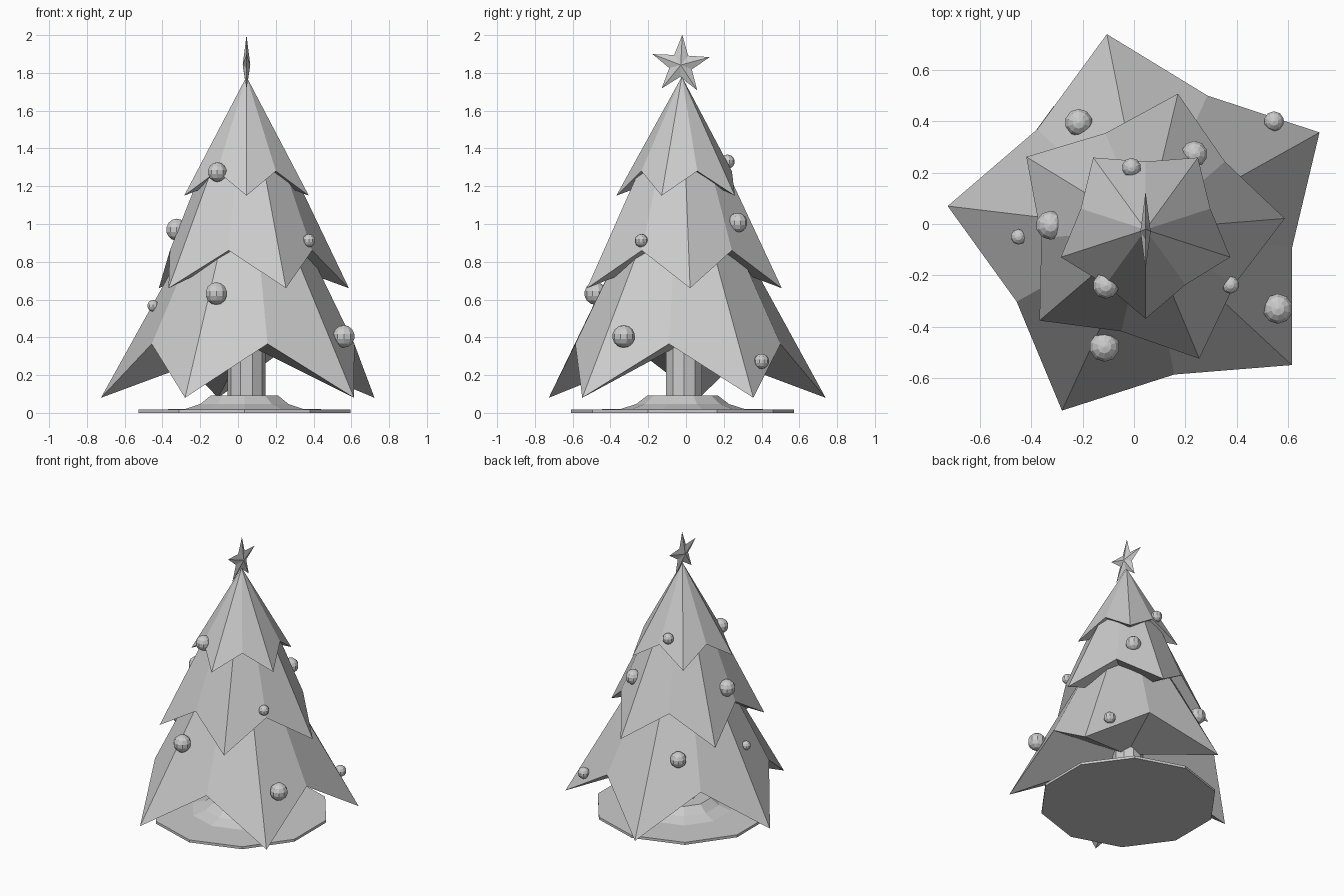
import bpy, bmesh, math
from mathutils import Vector

if "Cube" in bpy.data.objects:
    bpy.data.objects.remove(bpy.data.objects["Cube"])

CX, CY = 0.045, -0.022   # tree axis

grey = bpy.data.materials.new("light_grey")
grey.diffuse_color = (0.6, 0.6, 0.6, 1)
grey.use_nodes = True
grey.node_tree.nodes["Principled BSDF"].inputs["Base Color"].default_value = grey.diffuse_color


def finish(name, bm):
    bmesh.ops.recalc_face_normals(bm, faces=bm.faces)
    me = bpy.data.meshes.new(name)
    bm.to_mesh(me)
    bm.free()
    me.materials.append(grey)
    ob = bpy.data.objects.new(name, me)
    bpy.context.collection.objects.link(ob)
    return ob


def polar(bm, r, deg, z, cx=CX, cy=CY):
    a = math.radians(deg)
    return bm.verts.new((cx + r * math.cos(a), cy + r * math.sin(a), z))


def tier(name, angle, tip, notch, top):
    """Ten-sided cone with a zigzag hem; tip, notch, top are (radius, z)."""
    bm = bmesh.new()
    hem = [polar(bm, *((tip if i % 2 == 0 else notch)[:1]), angle + 36 * i,
                 (tip if i % 2 == 0 else notch)[1]) for i in range(10)]
    under = bm.verts.new((CX, CY, notch[1]))
    if top[0] > 0:
        ring = [polar(bm, top[0], angle + 36 * i, top[1]) for i in range(10)]
        bm.faces.new(ring)
    else:
        apex = bm.verts.new((CX, CY, top[1]))
    for i in range(10):
        j = (i + 1) % 10
        if top[0] > 0:
            bm.faces.new((hem[i], hem[j], ring[j], ring[i]))
        else:
            bm.faces.new((hem[i], hem[j], apex))
        bm.faces.new((hem[j], hem[i], under))
    return finish(name, bm)


def lathe(name, profile, n, angle, cx, cy):
    """Closed turned solid from (radius, z) rings."""
    bm = bmesh.new()
    rings = [[polar(bm, r, angle + 360 * i / n, z, cx, cy) for i in range(n)]
             for r, z in profile]
    bm.faces.new(rings[0])
    bm.faces.new(rings[-1])
    for a, b in zip(rings, rings[1:]):
        for i in range(n):
            j = (i + 1) % n
            bm.faces.new((a[i], a[j], b[j], b[i]))
    return finish(name, bm)


# foliage tiers
tier("lower_branches", 29.2, (0.776, 0.08), (0.575, 0.365), (0.29, 0.95))
tier("middle_branches", 4.6, (0.544, 0.66), (0.407, 0.86), (0.213, 1.35))
tier("upper_branches", 54, (0.347, 1.15), (0.265, 1.28), (0, 1.78))

# trunk and skirt-like base
lathe("trunk", [(0.1, 0.05), (0.1, 0.40)], 10, 0, CX, -0.01)
lathe("base", [(0.59, 0), (0.59, 0.018), (0.33, 0.02), (0.245, 0.047),
               (0.187, 0.092)], 10, 90, 0.034, -0.018)

# puffed star on top, facing sideways
bm = bmesh.new()
sy, sz = -0.028, 1.842
rim = []
for i in range(10):
    r = 0.16 if i % 2 == 0 else 0.063
    a = math.radians(87 + 36 * i)
    rim.append(bm.verts.new((CX, sy + r * math.cos(a), sz + r * math.sin(a))))
for side in (-1, 1):
    mid = bm.verts.new((CX + side * 0.02, sy, sz))
    for i in range(10):
        bm.faces.new((rim[i], rim[(i + 1) % 10], mid))
finish("top_star", bm)

# baubles: x, y, z, radius
baubles = [
    (-0.11, -0.24, 1.275, 0.052), (-0.325, -0.005, 0.97, 0.058),
    (0.375, -0.237, 0.912, 0.035), (-0.115, -0.478, 0.632, 0.060),
    (-0.45, -0.05, 0.567, 0.031), (0.56, -0.33, 0.405, 0.060),
    (-0.01, 0.22, 1.33, 0.038), (0.235, 0.273, 1.007, 0.052),
    (0.545, 0.4, 0.273, 0.040), (-0.215, 0.395, 0.57, 0.055),
]
for k, (x, y, z, r) in enumerate(baubles):
    bm = bmesh.new()
    bmesh.ops.create_uvsphere(bm, u_segments=10, v_segments=7, radius=r)
    bmesh.ops.translate(bm, verts=bm.verts, vec=Vector((x, y, z)))
    finish(f"bauble_{k + 1}", bm)
